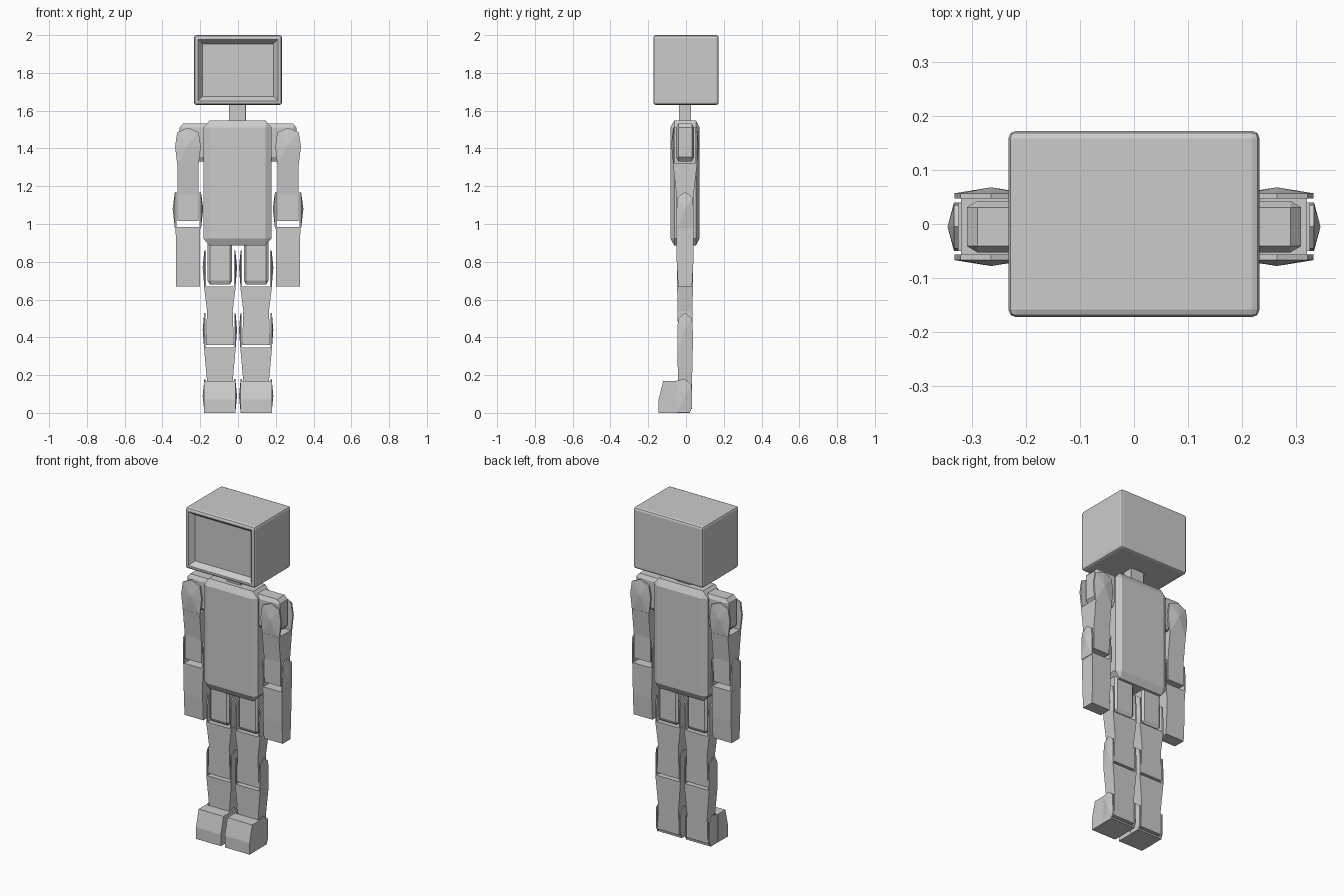
import bpy, bmesh, math

cube = bpy.data.objects.get("Cube")
if cube:
    bpy.data.objects.remove(cube)

grey = bpy.data.materials.new("plain_grey")
grey.use_nodes = True
grey.diffuse_color = (0.6, 0.6, 0.6, 1)
grey.node_tree.nodes["Principled BSDF"].inputs["Base Color"].default_value = (0.6, 0.6, 0.6, 1)

LIMB_Y = -0.005


def finish(name, bm):
    bmesh.ops.recalc_face_normals(bm, faces=bm.faces[:])
    mesh = bpy.data.meshes.new(name)
    bm.to_mesh(mesh)
    bm.free()
    mesh.materials.append(grey)
    obj = bpy.data.objects.new(name, mesh)
    bpy.context.collection.objects.link(obj)
    return obj


def hull(name, points):
    """Convex solid around a few corner points."""
    bm = bmesh.new()
    for p in points:
        bm.verts.new(p)
    res = bmesh.ops.convex_hull(bm, input=bm.verts[:])
    bmesh.ops.delete(bm, geom=[v for v in bm.verts if not v.link_faces], context="VERTS")
    bmesh.ops.dissolve_limit(bm, angle_limit=math.radians(1),
                             verts=bm.verts[:], edges=bm.edges[:])
    return finish(name, bm)


def chamfer_box(name, center, half, cut):
    """Box whose edges are cut off by a separate amount along each axis."""
    pts = []
    for keep in range(3):
        for sx in (-1, 1):
            for sy in (-1, 1):
                for sz in (-1, 1):
                    pts.append([center[i] + s * (half[i] - (0 if i == keep else cut[i]))
                                for i, s in enumerate((sx, sy, sz))])
    return hull(name, pts)


def loft(name, x, sections):
    """Stack of rectangles (height, half width, half depth)."""
    bm = bmesh.new()
    rings = [[bm.verts.new((x + a * hx, LIMB_Y + b * hy, z))
              for a, b in ((-1, -1), (1, -1), (1, 1), (-1, 1))] for z, hx, hy in sections]
    for low, high in zip(rings, rings[1:]):
        for i in range(4):
            j = (i + 1) % 4
            bm.faces.new((low[i], low[j], high[j], high[i]))
    bm.faces.new(rings[0])
    bm.faces.new(rings[-1])
    return finish(name, bm)


def prong(name, x, axis, side, outline, inner, outer, peak, peak_z):
    """Joint plate with a raised centre, facing along x or y."""
    def place(w, z, d):
        return (x + side * d, LIMB_Y + w, z) if axis == "x" else (x + w, LIMB_Y + side * d, z)
    pts = [place(w, z, d) for w, z in outline for d in (inner, outer)]
    pts.append(place(0, peak_z, peak))
    return hull(name, pts)


def tip_outline(w, z0, z1):
    h = z1 - z0
    return [(-w, z0), (w, z0), (w, z0 + h * 0.5), (w * 0.9, z1 - 0.03), (0, z1),
            (-w * 0.9, z1 - 0.03), (-w, z0 + h * 0.5)]


# Head: softened box with a sunken front panel
bm = bmesh.new()
bmesh.ops.create_cube(bm, size=1)
for v in bm.verts:
    v.co = (v.co.x * 0.466, v.co.y * 0.346, 1.815 + v.co.z * 0.37)
bmesh.ops.bevel(bm, geom=bm.edges[:], offset=0.014, segments=2, profile=0.5, affect="EDGES")
bm.normal_update()
front = min(bm.faces, key=lambda f: f.calc_center_median().y)
bmesh.ops.inset_region(bm, faces=[front], thickness=0.012)
bmesh.ops.inset_region(bm, faces=[front], thickness=0.033, depth=-0.03)
finish("head", bm)

# Neck and torso
chamfer_box("neck", (-0.003, LIMB_Y, 1.59), (0.045, 0.032, 0.07), (0.001, 0.001, 0.001))
chamfer_box("torso", (-0.003, LIMB_Y, 1.217), (0.18, 0.077, 0.332), (0.032, 0.02, 0.038))

for side, label in ((1, "left"), (-1, "right")):
    arm = side * 0.265
    leg = side * 0.096

    # Shoulder and hip blocks
    chamfer_box(label + "_shoulder", (side * 0.22, LIMB_Y, 1.432), (0.09, 0.048, 0.1),
                (0.02, 0.012, 0.022))
    chamfer_box(label + "_hip", (leg, LIMB_Y, 0.8), (0.065, 0.042, 0.12),
                (0.012, 0.01, 0.02))

    # Arm segments
    loft(label + "_upper_arm", arm,
         [(1.015, 0.055, 0.044), (1.16, 0.055, 0.046), (1.32, 0.056, 0.064)])
    loft(label + "_forearm", arm,
         [(0.67, 0.063, 0.037), (0.8, 0.063, 0.044), (0.985, 0.065, 0.045)])

    # Leg segments
    loft(label + "_thigh", leg,
         [(0.36, 0.074, 0.038), (0.54, 0.068, 0.039), (0.67, 0.084, 0.042)])
    loft(label + "_shin", leg,
         [(0.02, 0.072, 0.036), (0.17, 0.068, 0.037), (0.345, 0.084, 0.041)])

    # Foot with a slanted toe and a thin sole
    profile = [(-0.145, 0), (-0.145, 0.07), (-0.12, 0.17), (-0.048, 0.17), (-0.048, 0)]
    hull(label + "_foot", [(leg + s * 0.083, y, z) for y, z in profile for s in (-1, 1)])
    chamfer_box(label + "_sole", (leg, -0.02, 0.006), (0.083, 0.04, 0.006),
                (0.001, 0.001, 0.001))

    # Forked joint plates on both faces of every joint
    shoulder_shape = [(s * w, z) for w, z in
                      ((0.056, 1.31), (0.068, 1.41), (0.057, 1.485), (0, 1.51)) for s in (-1, 1)]
    ankle_shape = [(-0.045, 0), (0.025, 0), (0.037, 0.03), (0.035, 0.15), (-0.003, 0.18),
                   (-0.045, 0.17)]
    for out, where in ((1, "a"), (-1, "b")):
        prong(f"{label}_shoulder_plate_{where}", arm, "y", out, shoulder_shape,
              0.052, 0.062, 0.073, 1.42)
        prong(f"{label}_elbow_plate_{where}", arm, "x", out, tip_outline(0.045, 0.975, 1.17),
              0.061, 0.069, 0.081, 1.08)
        prong(f"{label}_hip_plate_{where}", leg, "x", out, tip_outline(0.042, 0.66, 0.86),
              0.074, 0.082, 0.091, 0.77)
        prong(f"{label}_knee_plate_{where}", leg, "x", out, tip_outline(0.041, 0.335, 0.53),
              0.077, 0.083, 0.091, 0.44)
        prong(f"{label}_ankle_plate_{where}", leg, "x", out, ankle_shape,
              0.075, 0.082, 0.091, 0.09)
